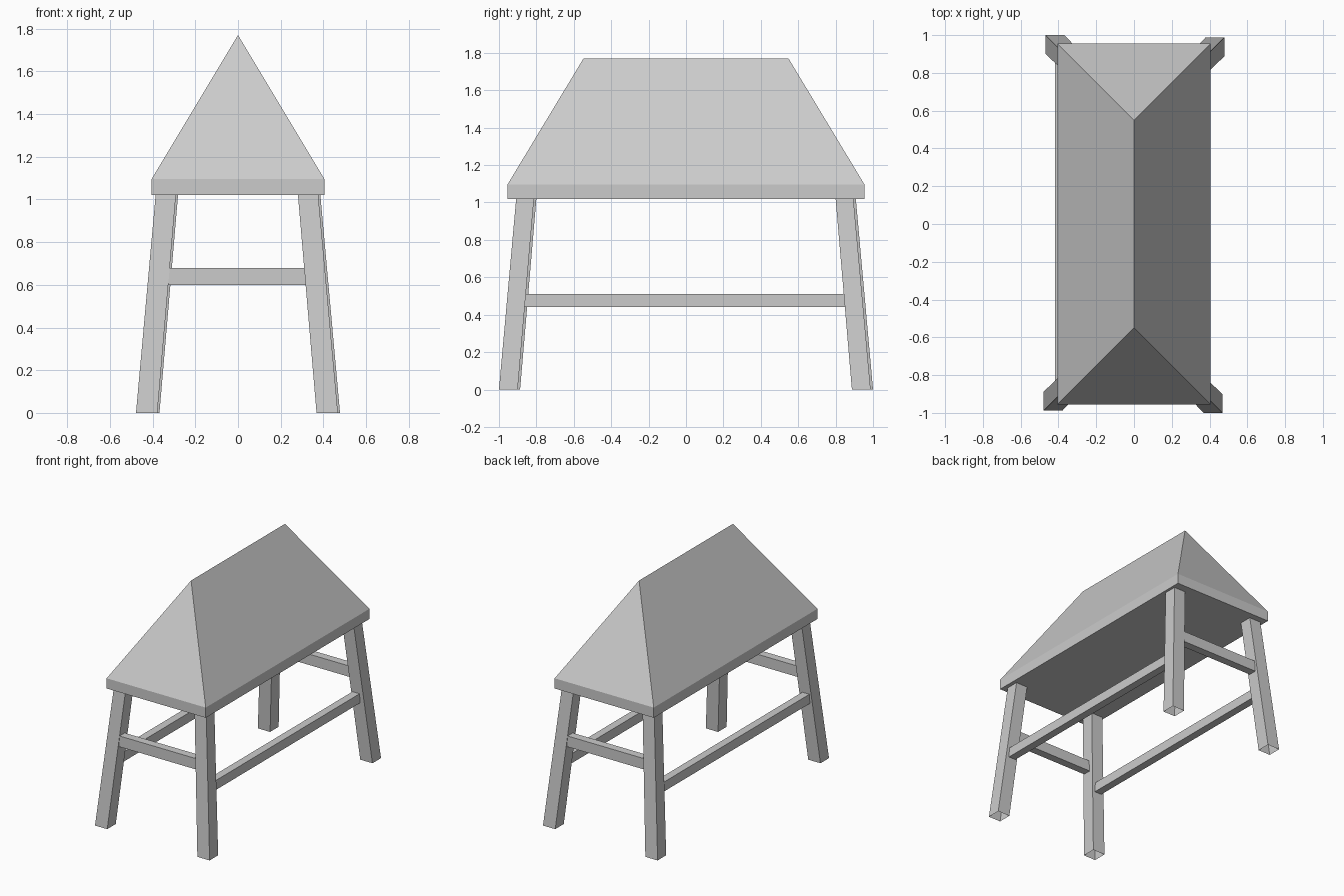
import bpy

cube = bpy.data.objects.get("Cube")
if cube:
    bpy.data.objects.remove(cube, do_unlink=True)

grey = bpy.data.materials.new("plain_grey")
grey.use_nodes = True
tone = (0.6, 0.6, 0.6, 1)
grey.diffuse_color = tone
grey.node_tree.nodes["Principled BSDF"].inputs["Base Color"].default_value = tone


def rect(x0, x1, y0, y1, z):
    return [(x0, y0, z), (x1, y0, z), (x1, y1, z), (x0, y1, z)]


def loft(name, low, high, bottom=True, top=True):
    """Join two four-point rings with flat sides and optional caps."""
    faces = [(i, (i + 1) % 4, (i + 1) % 4 + 4, i + 4) for i in range(4)]
    if bottom:
        faces.append((3, 2, 1, 0))
    if top:
        faces.append((4, 5, 6, 7))
    mesh = bpy.data.meshes.new(name)
    mesh.from_pydata(low + high, [], faces)
    mesh.materials.append(grey)
    obj = bpy.data.objects.new(name, mesh)
    bpy.context.collection.objects.link(obj)
    return obj


def bar(name, x0, x1, y0, y1, z0, z1):
    return loft(name, rect(x0, x1, y0, y1, z0), rect(x0, x1, y0, y1, z1))


# Slab under the roof
W, L, EAVE, SLAB = 0.405, 0.955, 1.095, 1.02
bar("roof_slab", -W, W, -L, L, SLAB, EAVE)

# Hipped roof: four slopes meeting at a ridge
RIDGE, TOP = 0.548, 1.77
mesh = bpy.data.meshes.new("hip_roof")
mesh.from_pydata(rect(-W, W, -L, L, EAVE) + [(0, -RIDGE, TOP), (0, RIDGE, TOP)], [],
                 [(0, 1, 4), (1, 2, 5, 4), (2, 3, 5), (3, 0, 4, 5)])
mesh.materials.append(grey)
bpy.context.collection.objects.link(bpy.data.objects.new("hip_roof", mesh))

# Splayed legs, open at the foot; opposite corners match by a half turn
T = 0.1
for s, end in ((1, "front"), (-1, "back")):
    for side, x, y in ((-1, 0.478, 0.987), (1, 0.468, 1.0)):
        def ring(ox, oy, t, z):
            xs = sorted((s * side * ox, s * side * (ox - t)))
            ys = sorted((-s * oy, -s * (oy - t)))
            return rect(*xs, *ys, z)
        hand = "left" if s * side > 0 else "right"
        loft(f"{end}_{hand}_leg", ring(x, y, T, 0),
             ring(x - 0.092, y - 0.092, 0.095, SLAB), bottom=False)

# Long stretchers between front and back legs
bar("left_stretcher", 0.345, 0.403, -0.88, 0.88, 0.44, 0.51)
bar("right_stretcher", -0.418, -0.36, -0.88, 0.88, 0.44, 0.51)

# Short stretchers across each end
for s, end in ((-1, "front"), (1, "back")):
    ys = sorted((s * 0.865, s * 0.925))
    bar(f"{end}_stretcher", -0.35, 0.35, *ys, 0.6, 0.68)
